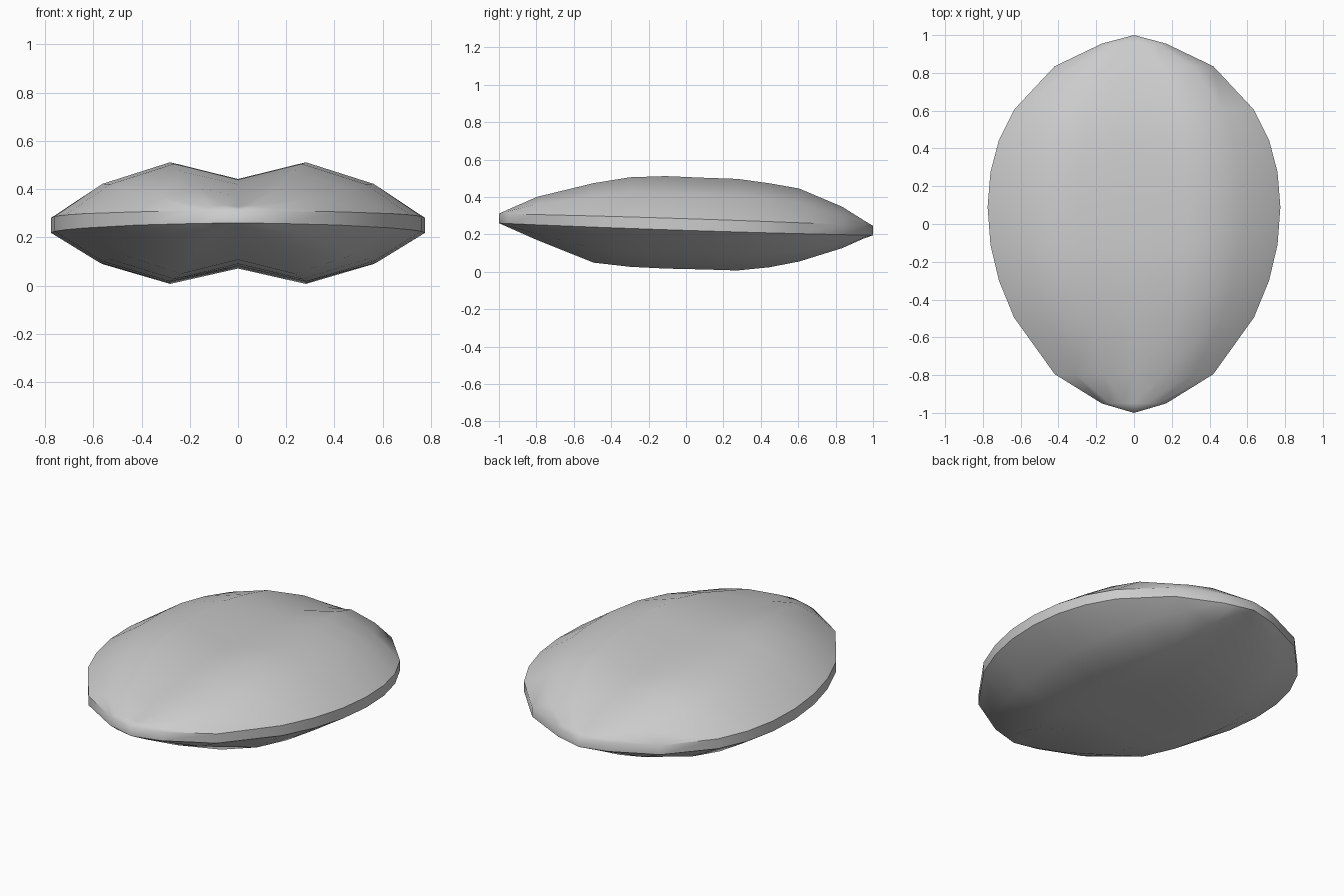
import bpy, bmesh, math

cube = bpy.data.objects.get("Cube")
if cube:
    bpy.data.objects.remove(cube, do_unlink=True)

grey = bpy.data.materials.new("light_grey")
grey.use_nodes = True
colour = (0.6, 0.6, 0.6, 1)
grey.diffuse_color = colour
grey.node_tree.nodes["Principled BSDF"].inputs["Base Color"].default_value = colour

# Stations from front to back: y, half width, lobe height, lobe depth
STATIONS = [
    (-1.0, 0, 0, 0), (-0.95, 0.17, 0.024, 0.02), (-0.795, 0.42, 0.095, 0.082),
    (-0.495, 0.635, 0.175, 0.19), (-0.3, 0.715, 0.212, 0.205),
    (-0.11, 0.76, 0.224, 0.208), (0.09, 0.775, 0.222, 0.206),
    (0.275, 0.76, 0.222, 0.206), (0.445, 0.715, 0.205, 0.184),
    (0.605, 0.635, 0.183, 0.149), (0.835, 0.42, 0.095, 0.072),
    (0.955, 0.17, 0.025, 0.016), (1.0, 0, 0, 0)]
# Cross-section of one lobe: fraction of half width, fraction of height
HALF = [(0, 0.69), (0.37, 1), (0.74, 0.6), (1, 0)]
SECTION = [(-u, h) for u, h in HALF[:0:-1]] + HALF


def rim_height(y, side):
    """Tilted rim, slightly thicker towards the middle."""
    bulge = 0.006 * (1 - y * y)
    return 0.278 - 0.0325 * y + bulge if side > 0 else 0.2275 - 0.0325 * y - bulge


bm = bmesh.new()


def shell(side):
    """One two-lobed half, as a grid closing to a point at each end."""
    rows = []
    for y, width, up, down in STATIONS:
        base, lift = rim_height(y, side), up if side > 0 else -down
        if width == 0:
            rows.append([bm.verts.new((0, y, base))] * len(SECTION))
        else:
            rows.append([bm.verts.new((u * width, y, base + lift * h)) for u, h in SECTION])
    for a, b in zip(rows, rows[1:]):
        for i in range(len(SECTION) - 1):
            corners = list(dict.fromkeys((a[i], a[i + 1], b[i + 1], b[i])))
            bm.faces.new(corners)
    return [r[0] for r in rows] + [r[-1] for r in rows[-2:0:-1]]


# Upper and lower shells joined by the rim band
upper, lower = shell(1), shell(-1)
n = len(upper)
for i in range(n):
    j = (i + 1) % n
    bm.faces.new((upper[i], upper[j], lower[j], lower[i]))
bmesh.ops.recalc_face_normals(bm, faces=bm.faces[:])

mesh = bpy.data.meshes.new("two_lobed_shell")
bm.to_mesh(mesh)
bm.free()
mesh.materials.append(grey)
body = bpy.data.objects.new("two_lobed_shell", mesh)
bpy.context.collection.objects.link(body)

# Smooth lobes with a crisp rim
bpy.ops.object.select_all(action="DESELECT")
body.select_set(True)
bpy.context.view_layer.objects.active = body
bpy.ops.object.shade_smooth_by_angle(angle=math.radians(42))
